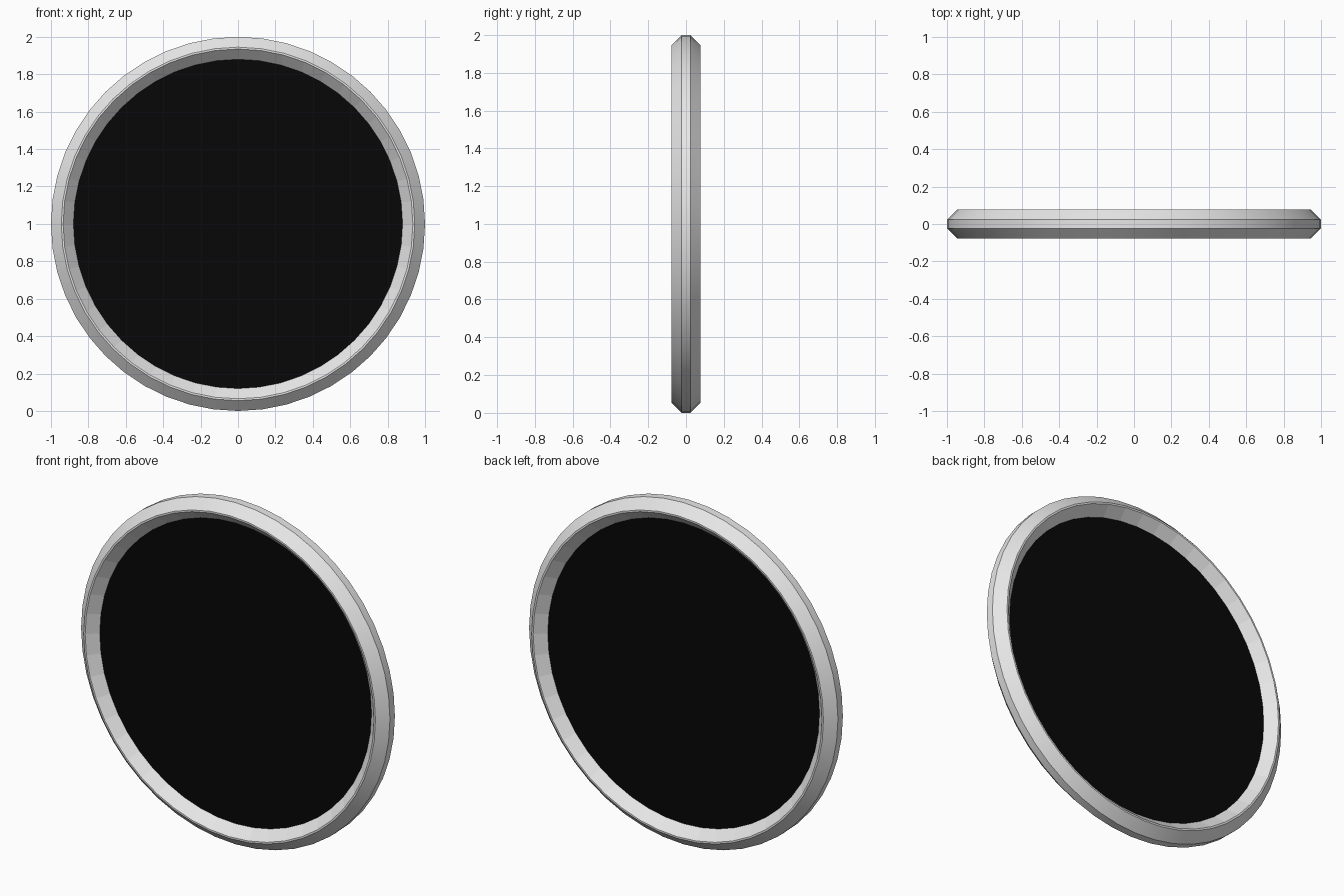
import bpy, bmesh, math

if "Cube" in bpy.data.objects:
    bpy.data.objects.remove(bpy.data.objects["Cube"])

N = 48


def material(name, c):
    m = bpy.data.materials.new(name)
    m.diffuse_color = (c, c, c, 1)
    m.use_nodes = True
    m.node_tree.nodes["Principled BSDF"].inputs["Base Color"].default_value = m.diffuse_color
    return m


def add_object(name, bm, mat):
    bmesh.ops.recalc_face_normals(bm, faces=bm.faces)
    me = bpy.data.meshes.new(name)
    bm.to_mesh(me)
    bm.free()
    me.materials.append(mat)
    ob = bpy.data.objects.new(name, me)
    bpy.context.collection.objects.link(ob)
    return ob


def circle(bm, r, y):
    return [bm.verts.new((r * math.sin(2 * math.pi * i / N), y,
                          1 + r * math.cos(2 * math.pi * i / N))) for i in range(N)]


def bridge(bm, a, b):
    return [bm.faces.new((a[i], a[(i + 1) % N], b[(i + 1) % N], b[i])) for i in range(N)]


# Ring frame: chamfered profile (radius, y) swept round the y axis
half = [(1.0, 0.023), (0.945, 0.078), (0.935, 0.078), (0.88, 0.022)]
profile = half + [(r, -y) for r, y in reversed(half)]
bm = bmesh.new()
loops = [circle(bm, r, y) for r, y in profile]
for k in range(len(loops)):
    faces = bridge(bm, loops[k], loops[(k + 1) % len(loops)])
    for f in faces:
        f.smooth = k in (0, 1, 5, 6, 7)  # outer bands smooth, inner bands faceted
# keep the profile's corners crisp
for loop in loops:
    for i in range(N):
        bm.edges.get((loop[i], loop[(i + 1) % N])).smooth = False
add_object("ring_frame", bm, material("light grey", 0.8))

# Black panel filling the ring
bm = bmesh.new()
front, back = circle(bm, 0.881, -0.022), circle(bm, 0.881, 0.022)
bridge(bm, front, back)
bm.faces.new(front)
bm.faces.new(back)
add_object("panel", bm, material("black", 0.002))
